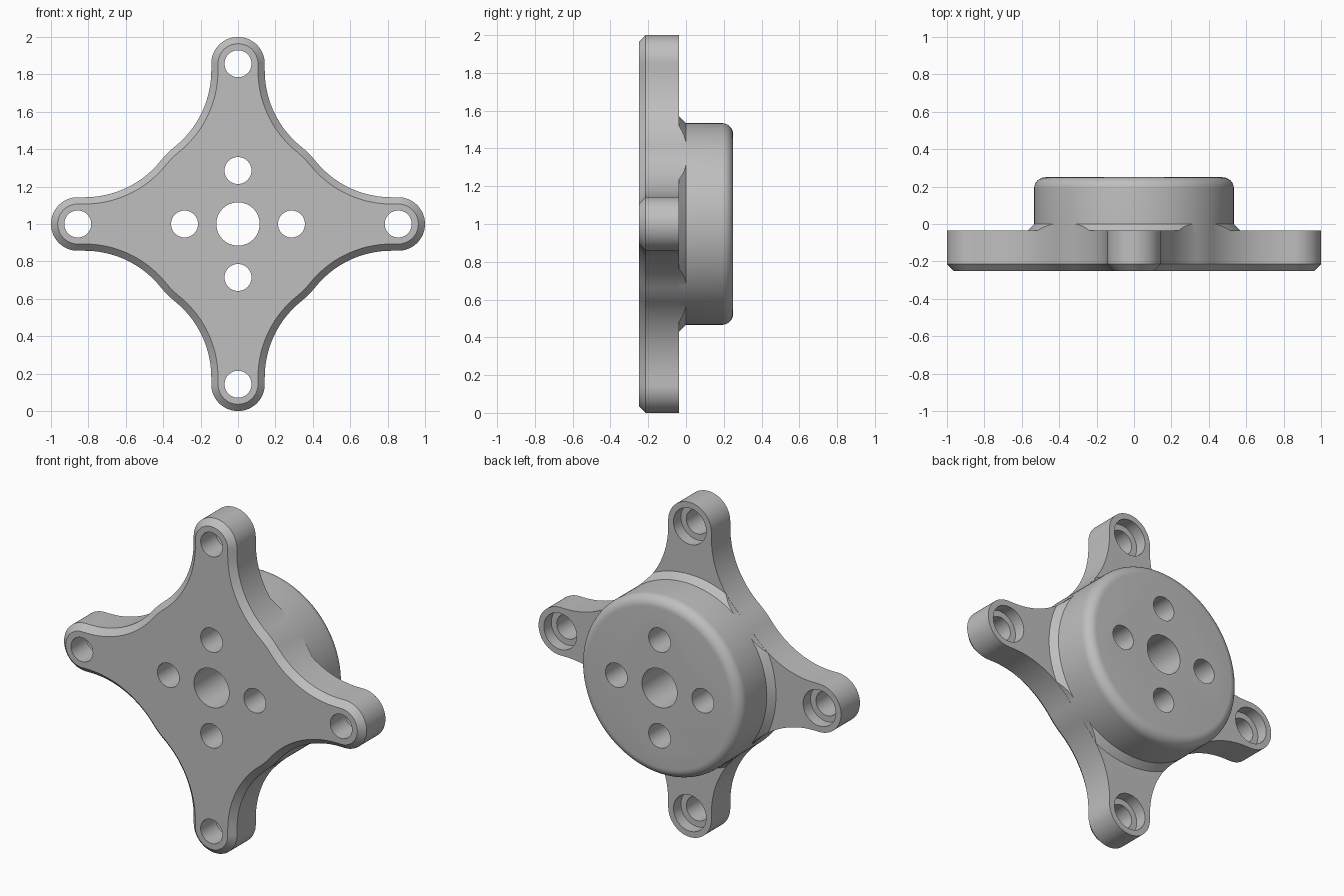
import bpy, bmesh, math
from math import pi, sin, cos

if "Cube" in bpy.data.objects:
    bpy.data.objects.remove(bpy.data.objects["Cube"], do_unlink=True)

MID = 1.0                    # height of the hub axis
ARM, TIP = 0.143, 0.857      # arm half width, arm hole distance
HUB = 0.534                  # hub radius
FRONT, BACK, REAR = -0.25, -0.036, 0.25
BEVEL = 0.036
FX = 0.82                    # where the straight arm side ends
FR = (FX**2 + ARM**2 - HUB**2) / (2 * (HUB - ARM))   # concave fillet radius
TAN = math.atan2(ARM + FR, FX)

grey = bpy.data.materials.new("light grey")
grey.use_nodes = True
grey.diffuse_color = (0.52, 0.52, 0.52, 1)
grey.node_tree.nodes["Principled BSDF"].inputs["Base Color"].default_value = (0.52, 0.52, 0.52, 1)


def arc(cx, cz, r, a, b, n):
    return [(cx + r * cos(a + (b - a) * i / n), cz + r * sin(a + (b - a) * i / n))
            for i in range(n + 1)]


def outline(inset):
    """Four-armed outline, moved inward by inset."""
    fillet = arc(FX, ARM + FR, FR + inset, 1.5 * pi, pi + TAN, 20)
    hub = arc(0, 0, HUB - inset, TAN, pi / 2 - TAN, 6)[1:-1]
    quarter = fillet + hub + [(z, x) for x, z in reversed(fillet)]
    quarter += arc(0, TIP, ARM - inset, 0, pi, 32)
    pts = []
    for k in range(4):
        c, s = round(cos(k * pi / 2)), round(sin(k * pi / 2))
        pts += [(c * x - s * z, s * x + c * z) for x, z in quarter]
    return pts


def loft(name, layers):
    """Solid through equal-length loops, each given as (points, y)."""
    bm = bmesh.new()
    loops = [[bm.verts.new((x, y, z + MID)) for x, z in pts] for pts, y in layers]
    for a, b in zip(loops, loops[1:]):
        for i in range(len(a)):
            j = (i + 1) % len(a)
            bm.faces.new((a[i], a[j], b[j], b[i]))
    bm.faces.new(loops[0])
    bm.faces.new(loops[-1])
    bmesh.ops.recalc_face_normals(bm, faces=bm.faces)
    mesh = bpy.data.meshes.new(name)
    bm.to_mesh(mesh)
    bm.free()
    mesh.materials.append(grey)
    obj = bpy.data.objects.new(name, mesh)
    bpy.context.collection.objects.link(obj)
    return obj


def turned(name, profile, x=0, z=0, n=48):
    """Round solid along y from (radius, y) pairs."""
    return loft(name, [(arc(x, z, r, 0, 2 * pi, n)[:-1], y) for r, y in profile])


def boolean(obj, cutter, operation="DIFFERENCE"):
    mod = obj.modifiers.new("cut", "BOOLEAN")
    mod.operation, mod.solver, mod.object = operation, "EXACT", cutter
    graph = bpy.context.evaluated_depsgraph_get()
    mesh = bpy.data.meshes.new_from_object(obj.evaluated_get(graph))
    obj.modifiers.clear()
    obj.data = mesh


# Plate with four arms and a bevelled front edge
plate = loft("arm_plate", [(outline(BEVEL), FRONT), (outline(0), FRONT + BEVEL),
                           (outline(0), BACK)])

# Hub with a rounded rear rim
ROUND = 0.06
rim = [(HUB - ROUND + ROUND * cos(a), REAR - ROUND + ROUND * sin(a))
       for a in (i * pi / 16 for i in range(9))]
hub = turned("hub", [(HUB, BACK)] + rim, n=128)

# Sloped collar between hub and arms, trimmed to the plate outline
collar = turned("hub_collar", [(HUB + 0.06, -0.06), (HUB - 0.02, 0.02)], n=128)
trim = loft("collar_trim", [(outline(0.001), -0.2), (outline(0.001), 0.2)])
boolean(collar, trim, "INTERSECT")

# Holes: hub centre, four around it, and a counterbored one in each arm
through = [(0.116, -0.4), (0.116, 0.4)]
small = [(0.072, -0.4), (0.072, 0.4)]
stepped = [(0.072, -0.4), (0.072, BACK - 0.07), (0.108, BACK - 0.07), (0.108, 0.1)]
cutters = [turned("centre_cutter", through)]
arm_cutters = []
for k in range(4):
    c, s = round(cos(k * pi / 2)), round(sin(k * pi / 2))
    cutters.append(turned("bolt_cutter", small, 0.286 * c, 0.286 * s))
    arm_cutters.append(turned("arm_cutter", stepped, TIP * c, TIP * s))
for part in (plate, hub, collar):
    for cutter in cutters:
        boolean(part, cutter)
for cutter in arm_cutters:
    boolean(plate, cutter)
for helper in cutters + arm_cutters + [trim]:
    bpy.data.objects.remove(helper, do_unlink=True)

# Smooth curved walls, keep edges sharp
bpy.ops.object.select_all(action="DESELECT")
for part in (plate, hub, collar):
    part.select_set(True)
bpy.context.view_layer.objects.active = plate
bpy.ops.object.shade_smooth_by_angle(angle=math.radians(30))
